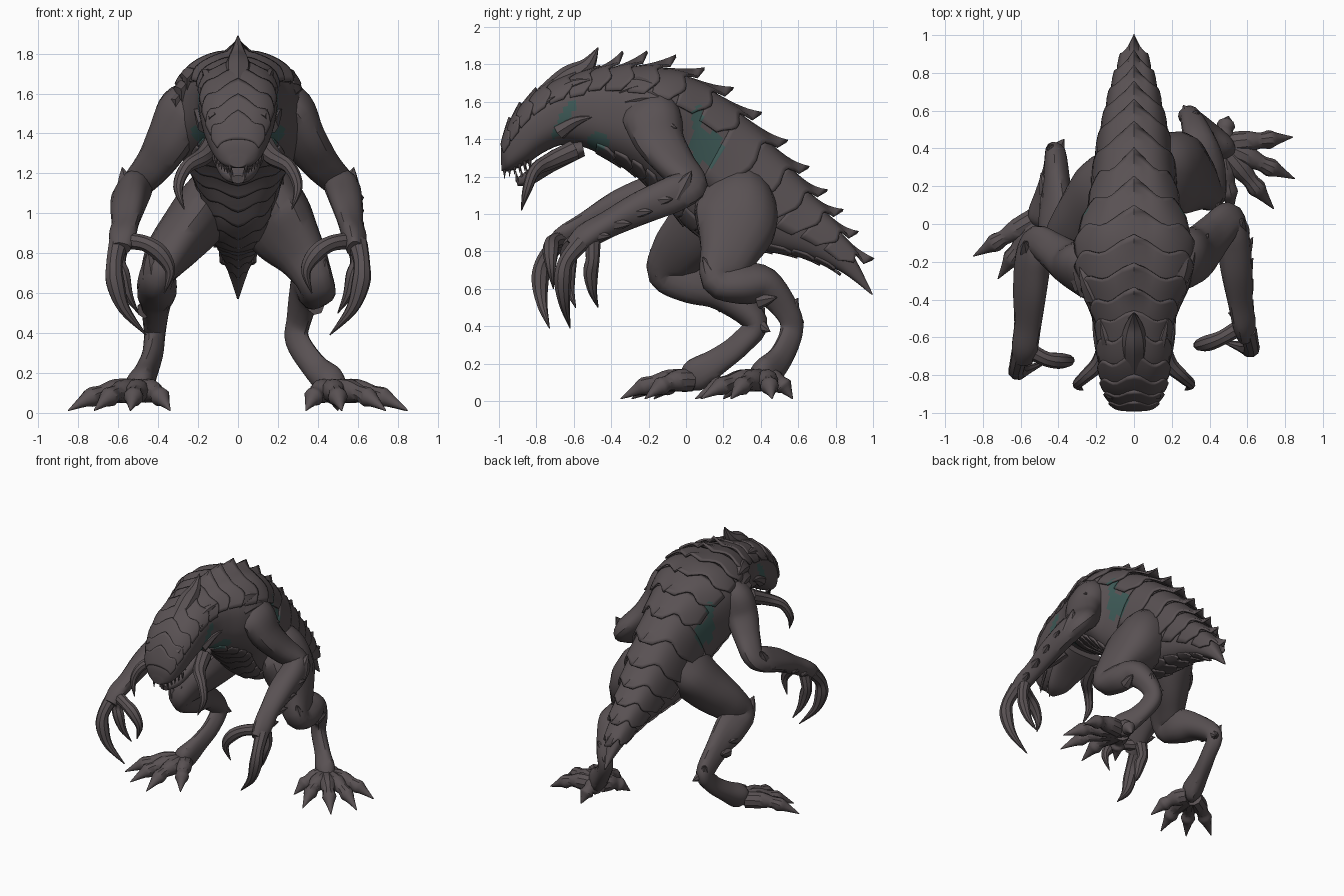
import bpy, bmesh, math
from mathutils import Vector

cube = bpy.data.objects.get("Cube")
if cube:
    bpy.data.objects.remove(cube, do_unlink=True)


def material(name, colour):
    mat = bpy.data.materials.new(name)
    mat.use_nodes = True
    mat.diffuse_color = (*colour, 1)
    mat.node_tree.nodes["Principled BSDF"].inputs["Base Color"].default_value = (*colour, 1)
    return mat


hide = material("dark_hide", (.1, .083, .087))
teal = material("teal_skin", (.047, .1, .093))


def in_teal_patch(centre):
    """Bare skin on the ribs, behind the jaw and on the throat."""
    def oval(y, z, half_y, half_z, slant=0):
        dz = centre.z - z
        return ((centre.y - y - slant * dz) / half_y) ** 2 + (dz / half_z) ** 2 < 1
    return abs(centre.x) > .1 and (
        oval(.06, 1.46, .03, .13) or oval(.11, 1.35, .09, .09)
        or oval(-.65, 1.51, .03, .11, .55) or oval(-.47, 1.39, .06, .045))


def skin(name, rings, closed=True, patches=False):
    """Mesh through a list of rings; closed rings also get end caps."""
    bm = bmesh.new()
    grid = [[bm.verts.new(p) for p in ring] for ring in rings]
    count = len(grid[0])
    for low, high in zip(grid, grid[1:]):
        for i in range(count if closed else count - 1):
            j = (i + 1) % count
            bm.faces.new((low[i], low[j], high[j], high[i]))
    if closed:
        bm.faces.new(grid[0])
        bm.faces.new(grid[-1])
    bmesh.ops.recalc_face_normals(bm, faces=bm.faces)
    if patches:
        for face in bm.faces:
            face.material_index = int(in_teal_patch(face.calc_center_median()))
    mesh = bpy.data.meshes.new(name)
    bm.to_mesh(mesh)
    bm.free()
    mesh.materials.append(hide)
    mesh.materials.append(teal)
    mesh.shade_smooth()
    mesh.set_sharp_from_angle(angle=math.radians(35))
    obj = bpy.data.objects.new(name, mesh)
    bpy.context.collection.objects.link(obj)
    return obj


def sample(rows, t):
    """Smooth curve through rows of numbers."""
    last = len(rows) - 1
    t = max(0, min(t, last))
    i = min(int(t), last - 1)
    f = t - i
    a, b, c, d = (rows[max(0, min(last, i + k))] for k in (-1, 0, 1, 2))
    return [q + f / 2 * (r - p + f * (2 * p - 5 * q + 4 * r - s + f * (3 * (q - r) + s - p)))
            for p, q, r, s in zip(a, b, c, d)]


def tube(name, points, sides=14, steps=5, flute=0, flat=1):
    """Limb along (x, y, z, radius) points; flute adds grooves, flat thins it sideways."""
    total = (len(points) - 1) * steps
    rows = [sample(points, i / steps) for i in range(total + 1)]
    centres = [Vector(r[:3]) for r in rows]
    side = Vector((1, .2, .1))
    rings = []
    for i, centre in enumerate(centres):
        along = (centres[min(i + 1, total)] - centres[max(i - 1, 0)]).normalized()
        side = (side - along * side.dot(along)).normalized()
        other = along.cross(side)
        ring = []
        for k in range(sides):
            a = math.tau * k / sides
            radius = max(rows[i][3], .002) * (1 + flute * math.cos(3 * a + i / steps))
            ring.append(centre + radius * (side * flat * math.cos(a) + other * math.sin(a)))
        rings.append(ring)
    return skin(name, rings)


def spike(name, base, tip, radius, bend=0):
    base, tip = Vector(base), Vector(tip)
    points = []
    for f, scale in ((0, 1), (.5, .65), (1, .04)):
        p = base.lerp(tip, f) + Vector((0, 0, bend * math.sin(math.pi * f)))
        points.append((*p, radius * scale))
    return tube(name, points, sides=7, steps=3)


def toe(name, base, tip):
    base, tip = Vector(base), Vector(tip)
    points = []
    for f, radius in ((0, .06), (.28, .06), (.5, .042), (.64, .05), (.76, .032), (1, .003)):
        p = base.lerp(tip, f) + Vector((0, 0, .035 * math.sin(math.pi * f)))
        points.append((*p, radius))
    return tube(name, points, sides=10, steps=3)


def hull_point(rows, t, angle, out=0):
    """Point on a hull of (top y, top z, bottom y, bottom z, half width) rows."""
    ty, tz, by, bz, width = sample(rows, t)
    c, s = math.cos(angle), math.sin(angle)
    c, s = (math.copysign(abs(v) ** .8, v) for v in (c, s))
    offset = Vector((width * s, c * (ty - by) / 2, c * (tz - bz) / 2))
    centre = Vector((0, (ty + by) / 2, (tz + bz) / 2))
    return centre + offset + offset.normalized() * out


def hull(name, rows, steps, patches=False):
    rings = [[hull_point(rows, i / steps, math.tau * k / 56) for k in range(56)]
             for i in range((len(rows) - 1) * steps + 1)]
    return skin(name, rings, patches=patches)


def plate(name, rows, start, length, spread, centre=0, lift=.03, point=.06):
    """Overlapping scute with a raised rear edge and a pointed middle."""
    rings = []
    for u in range(9):
        f = u / 8
        ring = []
        for v in range(-10, 11):
            away = abs(v) / 10
            reach = length * (1 - .4 * away + .12 * math.cos(away * 9))
            out = lift * f * (1 - .5 * away) + (point * f ** 3 if v == 0 else 0)
            ring.append(hull_point(rows, start + f * reach, centre + spread * v / 10, out))
        rings.append(ring)
    obj = skin(name, rings, closed=False, patches=True)
    shell = obj.modifiers.new("thickness", "SOLIDIFY")
    shell.thickness = .015
    shell.offset = 0
    return obj


# Head, torso and tail in one hull from snout to tail tip
trunk = [
    (-.99, 1.29, -.985, 1.23, .04), (-.985, 1.37, -.94, 1.23, .105),
    (-.94, 1.48, -.85, 1.27, .15), (-.86, 1.59, -.76, 1.33, .18),
    (-.73, 1.69, -.66, 1.37, .195), (-.56, 1.75, -.56, 1.36, .205),
    (-.42, 1.77, -.48, 1.33, .24), (-.25, 1.78, -.32, 1.25, .31),
    (-.05, 1.75, -.2, 1.16, .32), (.15, 1.64, -.1, 1.05, .255),
    (.35, 1.47, .02, .93, .21), (.53, 1.27, .2, .84, .18),
    (.67, 1.09, .42, .81, .14), (.79, .94, .64, .77, .1),
    (.9, .77, .83, .69, .055), (1, .57, .99, .57, .004)]
hull("trunk", trunk, 10, patches=True)

# Overlapping back and belly scutes
for i in range(18):
    start = 1 + i * .72
    on_head = start < 5
    spread = 1.25 if on_head else 1.15 if start < 9.5 else 1.75
    plate(f"back_scute_{i}", trunk, start, 1, spread,
          lift=.015 if on_head else .035, point=.01 if on_head else .055)
for i in range(13):
    plate(f"belly_scute_{i}", trunk, 6 + i * .6, .75, .75, math.pi, .012, .003)

# Lower jaw and head crest
jaw = [(-.56, 1.4, -.54, 1.31, .16), (-.72, 1.34, -.7, 1.23, .13),
       (-.84, 1.24, -.82, 1.16, .085), (-.91, 1.19, -.9, 1.15, .03)]
hull("lower_jaw", jaw, 4)
tube("head_crest", [(0, -.76, 1.62, .06), (0, -.63, 1.72, .07),
                    (0, -.53, 1.79, .045), (0, -.47, 1.89, .003)], sides=8)

for side, label in ((1, "left"), (-1, "right")):
    # Cheek tusks, brows and neck frill
    tube(f"{label}_cheek_tusk", [(side * x, y, z, r) for x, y, z, r in (
        (.13, -.6, 1.34, .055), (.18, -.73, 1.28, .045), (.26, -.81, 1.23, .034),
        (.3, -.85, 1.13, .025), (.27, -.88, 1.02, .003))], sides=9)
    for i in range(3):
        drop = i * .1
        spike(f"{label}_frill_{i}", (side * (.12 + drop / 5), -.68, 1.64 - drop),
              (side * (.18 + drop / 5), -.5, 1.72 - drop), .045, .015)
    spike(f"{label}_brow", (side * .11, -.9, 1.47), (side * .19, -.7, 1.63), .04, .01)
    # Teeth on both jaws
    for i in range(6):
        x, y = side * (.04 + i * .014), -.97 + i * .027
        spike(f"{label}_upper_tooth_{i}", (x, y, 1.26 + i * .006), (x, y, 1.19 + i * .01), .012)
        spike(f"{label}_lower_tooth_{i}", (x * .8, y + .07, 1.17 + i * .015),
              (x * .8, y + .06, 1.23 + i * .015), .01)

    # Arm, with the right one carried further forward
    def reach(x, y, z, *radius):
        return (side * x, y if side > 0 else y - .12 * min(1, x / .5), z, *radius)

    tube(f"{label}_arm", [reach(*p) for p in (
        (.2, -.18, 1.53, .14), (.26, -.17, 1.5, .16), (.33, -.14, 1.38, .135),
        (.41, -.06, 1.26, .108), (.5, .02, 1.16, .09), (.53, -.07, 1.11, .1),
        (.545, -.24, 1.04, .092), (.56, -.41, .95, .073), (.58, -.53, .88, .07),
        (.59, -.6, .82, .052))], sides=18, flute=.08, flat=.85)
    fingers = {
        "outer": ((.6, -.56, .85, .05), (.62, -.64, .75, .042), (.615, -.66, .65, .047),
                  (.57, -.65, .52, .03), (.46, -.62, .39, .003)),
        "thumb": ((.57, -.54, .86, .045), (.47, -.6, .85, .04), (.39, -.63, .8, .043),
                  (.34, -.64, .71, .026), (.37, -.62, .6, .003)),
        "inner": ((.58, -.5, .87, .045), (.6, -.5, .76, .038), (.58, -.51, .69, .041),
                  (.55, -.5, .59, .025), (.5, -.47, .5, .003))}
    for finger, path in fingers.items():
        tube(f"{label}_{finger}_finger", [reach(*p) for p in path], sides=9)
    # Elbow, forearm and shoulder shards
    spike(f"{label}_elbow_spike", reach(.55, -.05, 1.09), reach(.58, .03, 1.23), .065)
    for i in range(4):
        step = i * .11
        spike(f"{label}_forearm_shard_{i}", reach(.57 + step / 20, -.17 - step, 1.07 - step * .55),
              reach(.63, -.07 - step, 1.08 - step * .6), .045)
        spike(f"{label}_shoulder_shard_{i}", reach(.2 + i * .03, -.33 + step / 3, 1.66 - step / 2),
              reach(.29 + i * .035, -.16 + step / 3, 1.69 - step * .7), .07, .015)

# Legs in mid stride: left foot behind, right foot ahead
legs = {
    "left": ((.08, .3, 1.17, .15), (.15, .29, 1.07, .21), (.23, .27, .93, .22),
             (.33, .22, .78, .155), (.39, .18, .65, .11), (.38, .3, .63, .115),
             (.35, .43, .62, .1), (.31, .55, .47, .07), (.3, .56, .36, .066),
             (.38, .5, .23, .07), (.46, .42, .15, .085), (.51, .37, .11, .05)),
    "right": ((-.08, .25, 1.17, .15), (-.15, .18, 1.06, .19), (-.24, .08, .93, .175),
              (-.34, -.04, .8, .145), (-.4, -.1, .69, .11), (-.4, .04, .63, .12),
              (-.41, .2, .56, .09), (-.42, .37, .42, .068), (-.43, .29, .3, .064),
              (-.46, .17, .21, .07), (-.49, .05, .14, .085), (-.51, 0, .11, .05))}
toe_tips = {
    "left": ((.84, .46), (.85, .24), (.74, .08), (.52, .05), (.34, .2), (.5, .57)),
    "right": ((-.85, -.17), (-.72, -.29), (-.54, -.35), (-.34, -.22))}
for label, path in legs.items():
    tube(f"{label}_leg", path, sides=18, flute=.08, flat=.8)
    side = 1 if label == "left" else -1
    foot = Vector(path[-2][:3])
    for i, (x, y) in enumerate(toe_tips[label]):
        start = foot.lerp(Vector((x, y, .08)), .1)
        toe(f"{label}_toe_{i}", (start.x, start.y, .11), (x, y, .012))
    # Knee spikes, heel spur and shin shards
    knee, heel = Vector(path[4][:3]), Vector(path[7][:3])
    for i in (-1, 1):
        spike(f"{label}_knee_spike_{i}", knee + Vector((i * .03, -.03, 0)),
              knee + Vector((i * .05, -.09, .12)), .06)
    spike(f"{label}_heel_spur", heel, heel + Vector((-side * .05, .08, -.05)), .05)
    spike(f"{label}_ankle_spur", heel, heel + Vector((side * .03, .05, .08)), .05)
    for i in range(3):
        shin = knee.lerp(heel, .2 + i * .22)
        spike(f"{label}_shin_shard_{i}", shin + Vector((side * .05, -.03, 0)),
              shin + Vector((side * .08, .07, .02)), .045)
